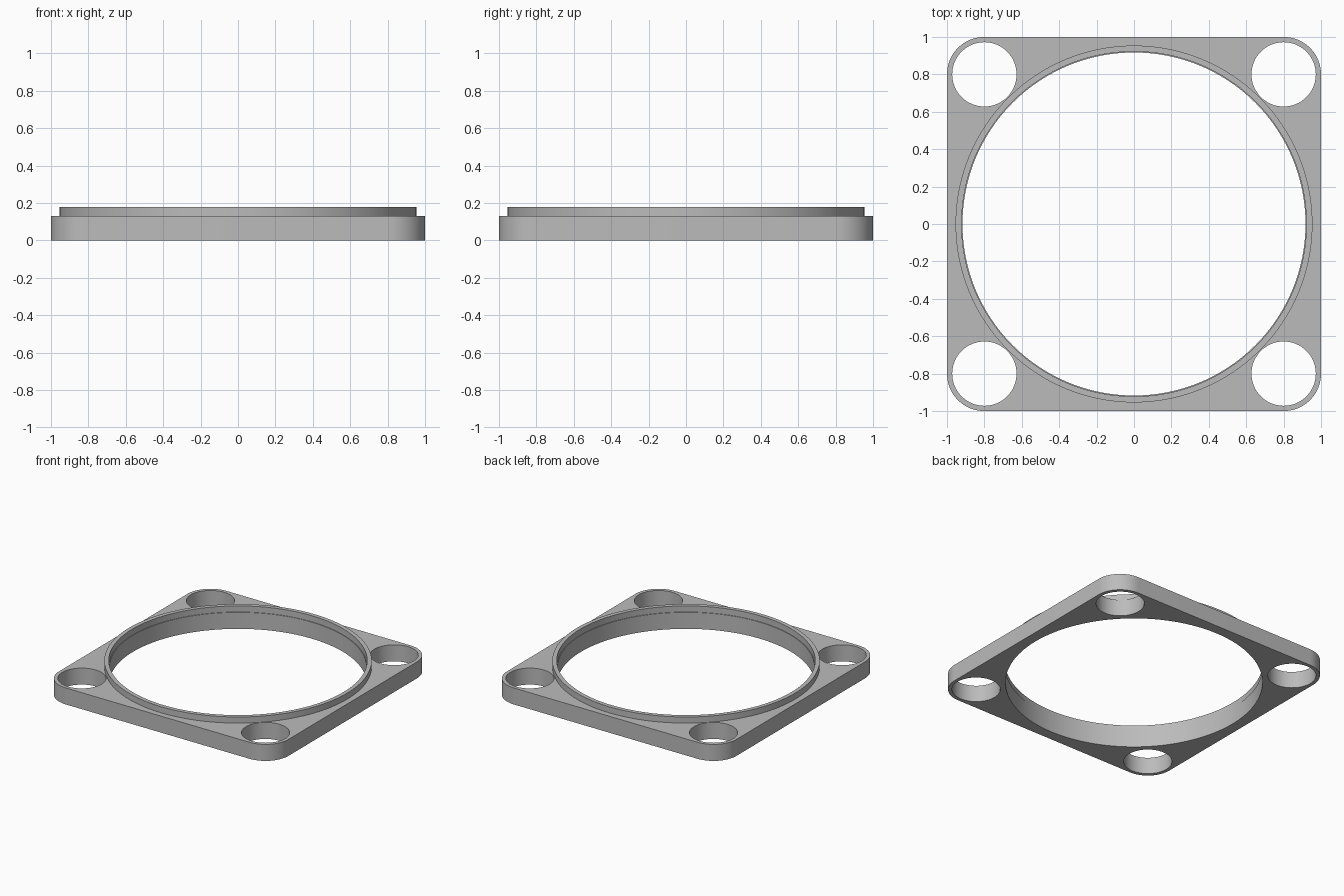
import bpy, bmesh
from math import sin, cos, pi

cube = bpy.data.objects.get("Cube")
if cube:
    bpy.data.objects.remove(cube, do_unlink=True)

PLATE_H, TOTAL_H = 0.13, 0.178
CORNER, CORNER_R, BOLT_R = 0.8, 0.2, 0.172
BORE_R, RIM_IN, RIM_OUT = 0.917, 0.922, 0.954

grey = bpy.data.materials.new("grey_metal")
grey.use_nodes = True
colour = (0.5, 0.5, 0.5, 1)
grey.diffuse_color = colour
grey.node_tree.nodes["Principled BSDF"].inputs["Base Color"].default_value = colour


def circle(radius, n, cx=0, cy=0):
    return [(cx + radius * cos(2 * pi * i / n), cy + radius * sin(2 * pi * i / n))
            for i in range(n)]


def rounded_square(centre, radius, steps):
    points = []
    for q, (sx, sy) in enumerate([(1, 1), (-1, 1), (-1, -1), (1, -1)]):
        for i in range(steps + 1):
            a = (q + i / steps) * pi / 2
            points.append((sx * centre + radius * cos(a), sy * centre + radius * sin(a)))
    return points


def extruded(name, loops, z0, z1):
    """Fill an outline with holes and raise it into a solid."""
    bm = bmesh.new()
    for loop in loops:
        verts = [bm.verts.new((x, y, z0)) for x, y in loop]
        for a, b in zip(verts, verts[1:] + verts[:1]):
            bm.edges.new((a, b))
    bmesh.ops.triangle_fill(bm, use_beauty=True, use_dissolve=False, edges=bm.edges[:])
    raised = bmesh.ops.extrude_face_region(bm, geom=bm.faces[:], use_keep_orig=True)
    top = [v for v in raised["geom"] if isinstance(v, bmesh.types.BMVert)]
    bmesh.ops.translate(bm, verts=top, vec=(0, 0, z1 - z0))
    bmesh.ops.recalc_face_normals(bm, faces=bm.faces[:])
    mesh = bpy.data.meshes.new(name)
    bm.to_mesh(mesh)
    bm.free()
    mesh.materials.append(grey)
    obj = bpy.data.objects.new(name, mesh)
    bpy.context.collection.objects.link(obj)
    bpy.ops.object.select_all(action="DESELECT")
    obj.select_set(True)
    bpy.context.view_layer.objects.active = obj
    bpy.ops.object.shade_smooth_by_angle()
    return obj


# Square flange with a large bore and four corner holes
holes = [circle(BOLT_R, 64, sx * CORNER, sy * CORNER) for sx in (-1, 1) for sy in (-1, 1)]
outline = rounded_square(CORNER, CORNER_R, 20)
extruded("flange_plate", [outline, circle(BORE_R, 160)] + holes, 0, PLATE_H)

# Raised rim around the bore
extruded("raised_rim", [circle(RIM_OUT, 160), circle(RIM_IN, 160)], PLATE_H, TOTAL_H)
